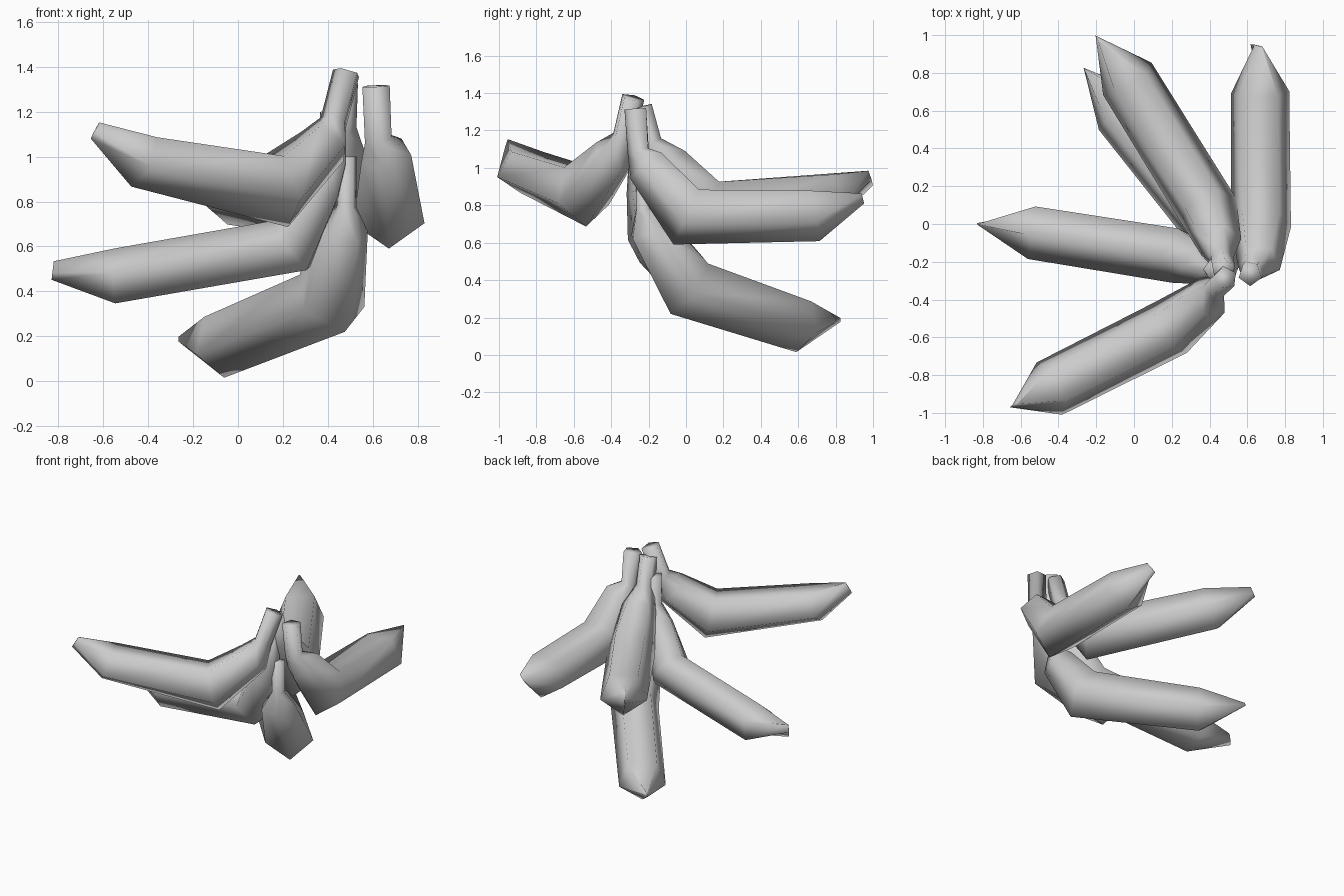
import bpy, bmesh, math
from mathutils import Vector

if "Cube" in bpy.data.objects:
    bpy.data.objects.remove(bpy.data.objects["Cube"], do_unlink=True)

# One plain grey skin for every fruit
skin = bpy.data.materials.new("light_grey")
skin.use_nodes = True
grey = (0.6, 0.6, 0.6, 1.0)
skin.diffuse_color = grey
skin.node_tree.nodes["Principled BSDF"].inputs["Base Color"].default_value = grey

SIDES = 5
UP = Vector((0, 0, 1))


def banana(name, path, stem=0.064, girth=1.0, roll=0, bend=1.07, flat=0.93,
           tip=0.046, tip_lean=0):
    """Five-sided tube: stem top, stem base, shoulder, bend, body end, wedge tip."""
    points = [Vector(p) for p in path]
    radii = [stem, stem, 0.12 * girth, 0.167 * girth, 0.162 * girth, tip]
    heights = [1, 1, 1, bend, flat, 1]
    heading = points[4] - points[3]
    across = heading.cross(UP).normalized()
    steps = [(b - a).normalized() for a, b in zip(points, points[1:])]
    lean = math.radians(tip_lean)
    bm = bmesh.new()
    rings = []
    for i, (centre, radius) in enumerate(zip(points, radii)):
        tangent = (steps[max(i - 1, 0)] + steps[min(i, len(steps) - 1)]).normalized()
        side = (across - tangent * tangent.dot(across)).normalized()
        out = side.cross(tangent)
        last = i == len(points) - 1
        ring = []
        for k in range(SIDES):
            # One ridge runs along the belly
            angle = math.radians(-90 if last else roll - 90) + math.tau * k / SIDES
            a, b = math.cos(angle), math.sin(angle) * heights[i]
            if last:
                # The tip is pinched to a narrow upright edge
                a *= 0.12
                a, b = (a * math.cos(lean) + b * math.sin(lean),
                        b * math.cos(lean) - a * math.sin(lean))
            ring.append(bm.verts.new(centre + (side * a + out * b) * radius))
        rings.append(ring)
    # Skin between the rings, then close both ends
    for low, high in zip(rings, rings[1:]):
        for k in range(SIDES):
            n = (k + 1) % SIDES
            bm.faces.new((low[k], low[n], high[n], high[k]))
    bm.faces.new(rings[0])
    bm.faces.new(rings[-1])
    bmesh.ops.recalc_face_normals(bm, faces=bm.faces)
    for face in bm.faces:
        face.smooth = True
    mesh = bpy.data.meshes.new(name)
    bm.to_mesh(mesh)
    bm.free()
    mesh.materials.append(skin)
    obj = bpy.data.objects.new(name, mesh)
    bpy.context.collection.objects.link(obj)
    return obj


# Upper fruits
banana("front_banana", [
    (0.485, -0.285, 1.375), (0.43, -0.335, 1.16), (0.39, -0.39, 1.06),
    (0.185, -0.553, 0.86), (-0.435, -0.865, 0.988), (-0.635, -0.96, 1.12)],
    flat=0.8)
banana("left_banana", [
    (0.615, -0.265, 1.315), (0.625, -0.25, 1.08), (0.66, -0.2, 1.01),
    (0.672, 0.009, 0.752), (0.668, 0.69, 0.757), (0.65, 0.945, 0.838)],
    tip=0.045, tip_lean=48)
banana("back_banana", [
    (0.472, -0.245, 1.325), (0.465, -0.19, 1.13), (0.45, -0.1, 1.02),
    (0.388, 0.083, 0.79), (-0.03, 0.76, 0.845), (-0.195, 0.985, 0.95)])

# Lower fruits
banana("right_banana", [
    (0.43, -0.24, 1.2), (0.43, -0.25, 0.98), (0.37, -0.215, 0.87),
    (0.245, -0.165, 0.6), (-0.54, -0.04, 0.462), (-0.825, 0, 0.497)],
    girth=0.92, roll=-28, bend=0.95, flat=0.88)
banana("lower_banana", [
    (0.485, -0.23, 1.0), (0.485, -0.23, 0.78), (0.465, -0.2, 0.67),
    (0.41, 0, 0.364), (-0.07, 0.6, 0.165), (-0.265, 0.825, 0.188)],
    stem=0.045, tip=0.012)
